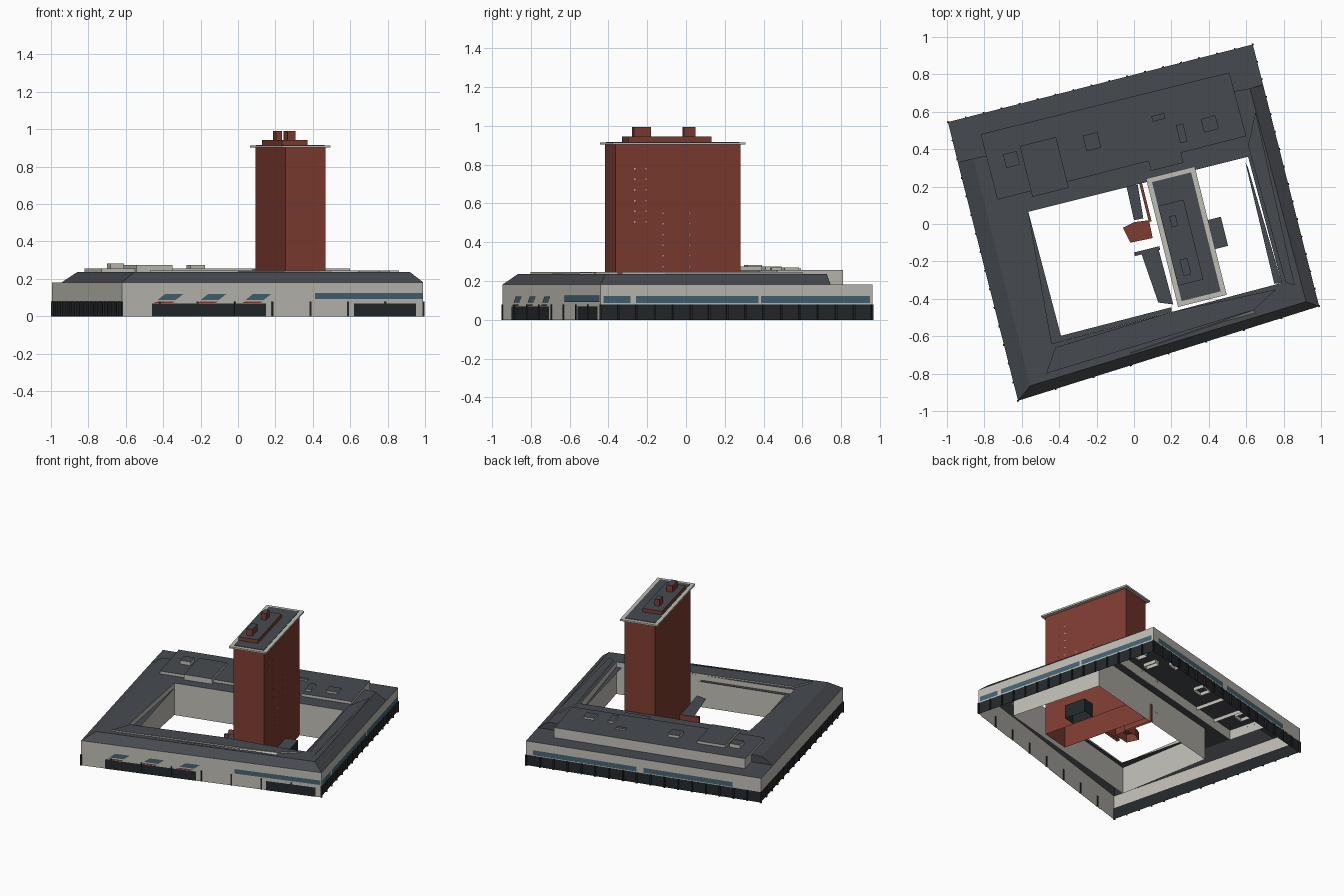
import bpy
from math import radians, cos, sin
from mathutils import Vector

if "Cube" in bpy.data.objects:
    bpy.data.objects.remove(bpy.data.objects["Cube"])


def material(name, rgb):
    m = bpy.data.materials.new(name)
    m.diffuse_color = (*rgb, 1)
    m.use_nodes = True
    m.node_tree.nodes["Principled BSDF"].inputs["Base Color"].default_value = m.diffuse_color
    return m


ROOF = material("roof_grey", (0.062, 0.068, 0.078))
STONE = material("pale_stone", (0.52, 0.51, 0.46))
BRICK = material("red_brick", (0.21, 0.045, 0.03))
GLASS = material("blue_glass", (0.06, 0.125, 0.17))
DARK = material("dark_glazing", (0.018, 0.022, 0.024))
ANG = radians(14)


def mesh(name, verts, faces, mat):
    me = bpy.data.meshes.new(name)
    me.from_pydata(verts, [], faces)
    me.materials.append(mat)
    ob = bpy.data.objects.new(name, me)
    bpy.context.collection.objects.link(ob)
    return ob


def sheet(name, pts, mat):
    return mesh(name, pts, [range(len(pts))], mat)


def prism(name, pts, z0, z1, mat, top=None, floor=False):
    """Extruded outline, with an optional second material on the top."""
    n = len(pts)
    verts = [(x, y, z) for z in (z0, z1) for x, y in pts]
    faces = [(i, (i + 1) % n, n + (i + 1) % n, n + i) for i in range(n)]
    faces.append(range(n, 2 * n))
    if floor:
        faces.append(range(n - 1, -1, -1))
    ob = mesh(name, verts, faces, mat)
    if top:
        ob.data.materials.append(top)
        ob.data.polygons[n].material_index = 1
    return ob


def rbox(name, x, y, w, d, z0, z1, mat, top=None, floor=False, ang=ANG):
    c, s = cos(ang), sin(ang)
    pts = [(x + u * w * c - v * d * s, y + u * w * s + v * d * c)
           for u, v in ((-.5, -.5), (.5, -.5), (.5, .5), (-.5, .5))]
    return prism(name, pts, z0, z1, mat, top, floor)


def panel(name, p, q, t0, t1, z0, z1, mat, off=0.003, lean=0):
    """Flat panel on the wall p-q, pushed outward by off."""
    p, q = Vector(p), Vector(q)
    d = q - p
    n = Vector((-d.y, d.x)).normalized() * off
    pt = lambda t, z: (*(p + d * t + n), z)
    return sheet(name, [pt(t0, z0), pt(t1, z0), pt(t1 + lean, z1), pt(t0 + lean, z1)], mat)


# Plan points: outer corners, roof inset, courtyard, raised back block
A, B, C, D = (-.995, .545), (.635, .96), (.99, -.44), (-.62, -.945)
A2, B2 = (-.942, .33), (.69, .745)
a, b, c, d = (-.86, .35), (.62, .725), (.92, -.415), (-.555, -.865)
IA, IB, IC, ID = (-.565, .065), (.61, .36), (.79, -.315), (-.44, -.64)
NW, NE, SE, SW = (-.82, .48), (.51, .81), (.60, .47), (-.73, .13)
W, E = (-.79, .365), (.535, .71)
EAVE, TOP = 0.182, 0.236


def at(z, *pts):
    return [(x, y, z) for x, y in pts]


# Outer walls: dark recessed ground floor, stone above, blue window band
for name, p, q in (("back", A, B), ("right", B, C), ("left", D, A)):
    panel(name + "_upper_wall", p, q, 0, 1, .08, EAVE, STONE, 0)
    panel(name + "_ground_glazing", p, q, 0, 1, 0, .085, DARK, -.006)
for name, p, q, spans in (("back", A, B, ((.12, .5), (.53, .97))),
                          ("right", B, C, ((.01, .41), (.42, .87), (.89, .99)))):
    for t0, t1 in spans:
        panel(name + "_window_band", p, q, t0, t1, .087, .122, GLASS)

# Front wall reaches the ground, with glazing openings and slanted windows
panel("front_wall", C, D, 0, 1, 0, EAVE, STONE, 0)
for x0, x1, z0, z1, mat, lean in (
        (-.46, .15, 0, .068, DARK, 0), (.62, .95, 0, .068, DARK, 0),
        (.41, .985, .092, .125, GLASS, 0)):
    panel("front_glazing", C, D, (.99 - x0) / 1.61, (.99 - x1) / 1.61, z0, z1, mat)
for x in (-.43, -.2, .04):
    t = (.99 - x) / 1.61
    panel("slanted_window", C, D, t, t - .06, .088, .12, GLASS, .004, -.025)
    panel("slanted_sill", C, D, t + .015, t - .045, .07, .08, BRICK, .004, -.015)

# Slim columns along the ground floor
for p, q, n in ((A, B, 17), (B, C, 15), (C, D, 8), (D, A, 15)):
    p, q = Vector(p), Vector(q)
    for i in range(n + 1):
        v = p.lerp(q, i / n)
        rbox("column", v.x, v.y, .01, .01, 0, .08, DARK)

# Roof: sloping outer edges, flat wings, low ledge at the back
for name, p, q, r, s in (("left", A2, D, d, a), ("front", D, C, c, d), ("right", C, B2, b, c)):
    sheet(name + "_roof_slope", at(EAVE, p, q) + at(TOP, r, s), ROOF)
for name, pts in (("left", (a, d, ID, IA, SW, W)), ("front", (d, c, IC, ID)),
                  ("right", (IB, IC, c, b, E, SE)), ("back", (IA, IB, SE, SW))):
    sheet(name + "_roof", at(TOP, *pts), ROOF)
for name, pts in (("back", (A, B, NE, NW)), ("left", (A, NW, W, a, A2)), ("right", (B, B2, b, E, NE))):
    sheet(name + "_ledge", at(EAVE, *pts), ROOF)
for name, p, q, r in (("left", A2, a, W), ("right", B2, b, E)):
    sheet(name + "_roof_gable", at(EAVE, p, q) + at(TOP, q), ROOF)
    sheet(name + "_roof_step", at(EAVE, q, r) + at(TOP, r, q), ROOF)

# Pale parapet strip and thin overlapping plates on the front roof
sheet("front_parapet", [(-.05, -.725, .205), (.66, -.495, .225), (.64, -.46, .245), (-.02, -.69, .238)], STONE)
prism("front_roof_plate", [(-.47, -.8), (.64, -.46), (.76, -.35), (.2, -.47), (-.42, -.66)], TOP, .246, STONE, ROOF)
prism("right_roof_plate", [(.86, -.33), (.65, .6), (.61, .42), (.81, -.31)], TOP, .246, STONE, ROOF)

# Courtyard walls with low sills
for name, p, q in (("back", IA, IB), ("right", IB, IC), ("front", IC, ID), ("left", ID, IA)):
    panel(name + "_court_wall", p, q, 0, 1, 0, TOP, STONE, 0)
sheet("front_court_sill", at(.2, ID, (.2, -.47), (.2, -.445), (-.4, -.6)), ROOF)
sheet("left_court_sill", at(.2, ID, (-.39, -.6), IA), ROOF)
sheet("right_court_sill", at(.2, (.61, .3), IC, (.75, -.32), (.595, .33)), ROOF)

# Raised back block and its rooftop boxes
prism("back_block", [SW, SE, NE, NW], EAVE, .256, STONE, ROOF)
for x, y, w, l, z in ((-.48, .305, .2, .28, .275), (-.655, .345, .075, .075, .283),
                      (-.225, .44, .08, .085, .275), (.255, .485, .04, .1, .27),
                      (.405, .535, .08, .075, .27), (.13, .57, .07, .03, .265),
                      (.17, .335, .18, .06, .25)):
    rbox("rooftop_box", x, y, w, l, .23, z, STONE, ROOF)

# Brick tower with overhanging roof slab
TX, TY = .28, -.068
rbox("tower", TX, TY, .22, .665, 0, .905, BRICK)
rbox("tower_slab", TX, TY, .268, .707, .902, .914, STONE, floor=True)
rbox("tower_roof", TX, TY, .215, .655, .912, .917, ROOF)
rbox("penthouse", .25, -.1, .14, .44, .915, .943, BRICK, ROOF)
rbox("chimney_front", .275, -.23, .042, .09, .94, .992, BRICK, ROOF)
rbox("chimney_back", .212, .015, .035, .06, .94, .992, BRICK, ROOF)


def tower_pt(u, v):
    return TX + u * cos(ANG) - v * sin(ANG), TY + u * sin(ANG) + v * cos(ANG)


# Small window dots on the tower's right side
for v, z0, n in ((-.23, .5, 6), (-.17, .5, 6), (-.08, .27, 6), (.06, .27, 6)):
    for i in range(n):
        rbox("tower_vent", *tower_pt(.11, v), .004, .006, z0 + i * .055, z0 + i * .055 + .008, STONE)

# Low entrance pieces in the courtyard around the tower
prism("entrance_pavilion", [(-.06, -.02), (-.02, -.1), (.1, -.075), (.08, .02), (.0, .01)], .0, .06, BRICK)
sheet("west_canopy", at(.1, (.04, -.16), (.13, -.42), (.21, -.43), (.13, -.13)), ROOF)
rbox("west_canopy_edge", .07, -.145, .14, .02, .03, .1, BRICK, ROOF)
sheet("north_walkway", at(.1, (-.04, .2), (.0, .02), (.05, .03), (.02, .21)), ROOF)
rbox("tower_fin", .06, .12, .015, .22, 0, .13, BRICK)
rbox("east_annex", .44, -.05, .09, .16, .0, .1, DARK, ROOF)
